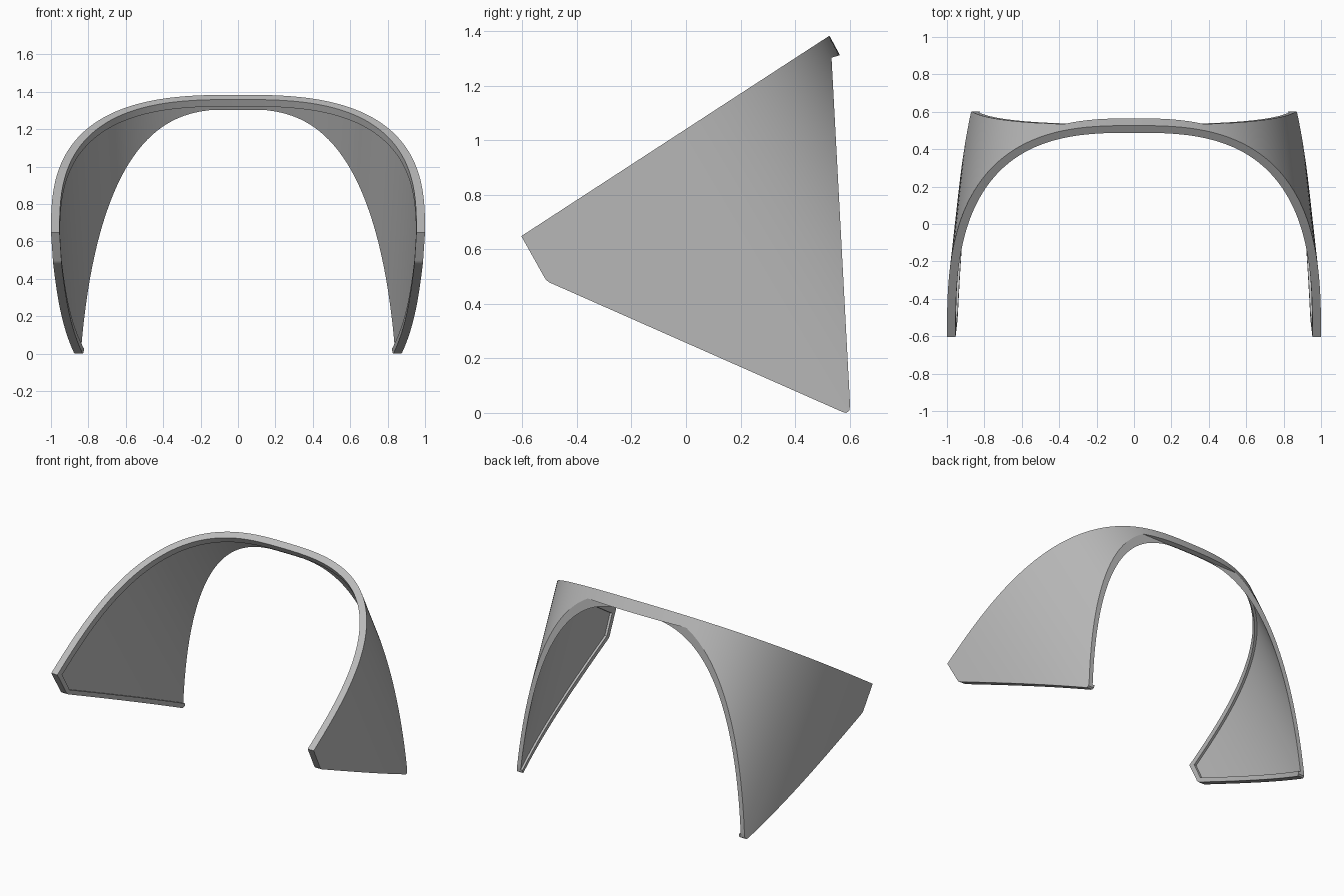
import bpy, bmesh, math
from mathutils import Vector

if "Cube" in bpy.data.objects:
    bpy.data.objects.remove(bpy.data.objects["Cube"])

DEPTH, EXP, POWER, TAPER = 1.35, 2.8, 1.8, 0.06
ALONG, DOWN = Vector((0, 0.838, 0.545)), Vector((0, 0.545, -0.838))
ORIGIN = Vector((0, -0.605, 0.648))

grey = bpy.data.materials.new("plain_grey")
grey.use_nodes = True
grey.diffuse_color = (0.5, 0.5, 0.5, 1)
grey.node_tree.nodes["Principled BSDF"].inputs["Base Color"].default_value = (0.5, 0.5, 0.5, 1)


def u_curve(offset, tail, steps=120):
    """Rounded U in the tilted rim plane, moved inward by offset."""
    pts = [(1 - offset, -tail)]
    for i in range(steps + 1):
        a = math.pi * i / steps
        c, s = math.cos(a), max(math.sin(a), 0)
        x = math.copysign(abs(c) ** (2 / EXP), c)
        u = s ** (2 / EXP)
        normal = Vector((math.copysign(abs(x) ** POWER, x), u ** POWER / DEPTH)).normalized()
        pts.append((x - offset * normal.x, u * DEPTH - offset * normal.y))
    pts.append((offset - 1, -tail))
    return pts


def solid(name, rings):
    """Closed solid between two matching outlines."""
    bm = bmesh.new()
    a, b = [[bm.verts.new(p) for p in ring] for ring in rings]
    n = len(a)
    bm.faces.new(a)
    bm.faces.new(b[::-1])
    for i in range(n):
        j = (i + 1) % n
        bm.faces.new((a[j], a[i], b[i], b[j]))
    bmesh.ops.recalc_face_normals(bm, faces=bm.faces)
    mesh = bpy.data.meshes.new(name)
    bm.to_mesh(mesh)
    bm.free()
    mesh.materials.append(grey)
    obj = bpy.data.objects.new(name, mesh)
    bpy.context.collection.objects.link(obj)
    return obj


def tapered(name, outline, start, end):
    def ring(n):
        k = 1 - TAPER * n
        return [ORIGIN + Vector((x * k, 0, 0)) + ALONG * (u * k) + DOWN * n for x, u in outline]
    return solid(name, [ring(start), ring(end)])


def side_prism(name, outline):
    return solid(name, [[(x, y, z) for y, z in outline] for x in (-1.3, 1.3)])


def cut(target, tool, operation):
    """Apply a boolean and discard the tool."""
    tool.hide_render = True
    bpy.context.view_layer.objects.active = target
    mod = target.modifiers.new("cut", "BOOLEAN")
    mod.operation, mod.solver, mod.object = operation, "EXACT", tool
    bpy.ops.object.modifier_apply(modifier=mod.name)
    bpy.data.objects.remove(tool)


# Curved wall, trimmed to its side outline
wall = tapered("arched_shell", u_curve(0, 0.1) + u_curve(0.046, 0.1)[::-1], 0, 1.5)
side = [(-0.661, 0.75), (-0.605, 0.65), (-0.52, 0.498), (-0.513, 0.487), (-0.5, 0.478),
        (0.575, 0.003), (0.588, 0), (0.599, 0.008), (0.602, 0.028),
        (0.534, 1.303), (0.7, 1.355), (0.7, 1.65)]
cut(wall, side_prism("side_outline", side), "INTERSECT")

# Recess on the inside, leaving a lip along the top, front and bottom edges
recess = tapered("recess", u_curve(0.03, 0.2), 0.042, 1.6)
inner_side = [(-0.632, 0.769), (-0.576, 0.669), (-0.486, 0.503), (0.9, -0.105), (0.9, 1.8)]
cut(recess, side_prism("recess_outline", inner_side), "INTERSECT")
cut(wall, recess, "DIFFERENCE")

bpy.ops.object.select_all(action="DESELECT")
wall.select_set(True)
bpy.context.view_layer.objects.active = wall
bpy.ops.object.shade_smooth_by_angle(angle=math.radians(25))
